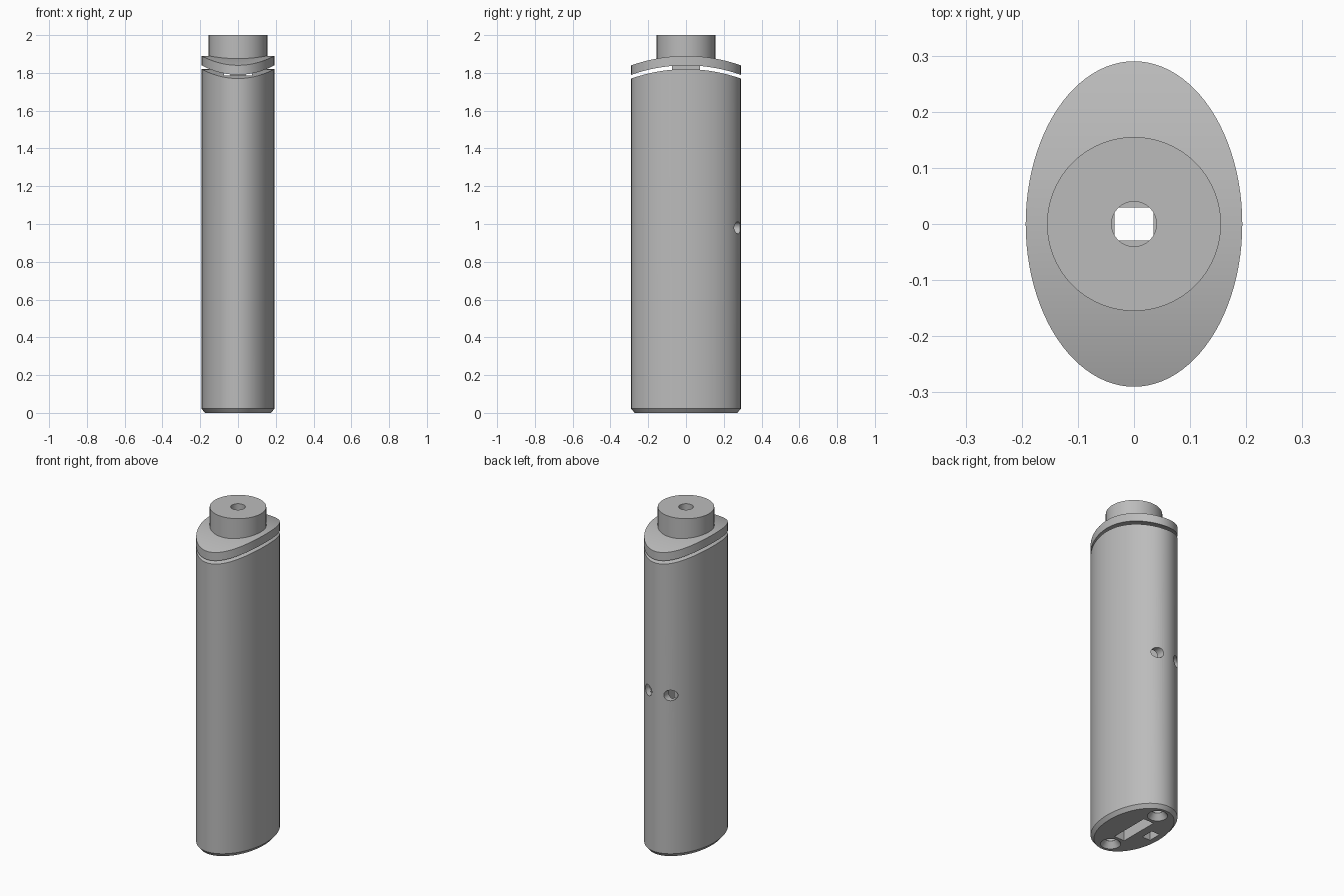
import bpy, bmesh, math

if "Cube" in bpy.data.objects:
    bpy.data.objects.remove(bpy.data.objects["Cube"])

RX, RY = 0.193, 0.29
N = 96

grey = bpy.data.materials.new("plain_grey")
grey.diffuse_color = (0.50, 0.50, 0.50, 1)
grey.use_nodes = True
grey.node_tree.nodes["Principled BSDF"].inputs["Base Color"].default_value = grey.diffuse_color


def finish(name, bm):
    bmesh.ops.recalc_face_normals(bm, faces=bm.faces)
    me = bpy.data.meshes.new(name)
    bm.to_mesh(me)
    bm.free()
    me.materials.append(grey)
    ob = bpy.data.objects.new(name, me)
    bpy.context.collection.objects.link(ob)
    return ob


def oval(name, levels):
    """Stacked ellipse rings; each level is (inset, height, sag at the y ends)."""
    bm = bmesh.new()
    rings = []
    for inset, z, sag in levels:
        ring = []
        for i in range(N):
            a = 2 * math.pi * i / N
            c = math.cos(a)
            ring.append(bm.verts.new(((RX - inset) * math.sin(a), (RY - inset) * c, z - sag * c * c)))
        rings.append(ring)
    for lo, hi in zip(rings, rings[1:]):
        for i in range(N):
            j = (i + 1) % N
            bm.faces.new((lo[i], lo[j], hi[j], hi[i]))
    # ends are strips across x, so they can arch along y
    for r in (rings[0], rings[-1]):
        for i in range(N // 2):
            vs = [r[i], r[i + 1], r[(N - i - 1) % N], r[(N - i) % N]]
            bm.faces.new(list(dict.fromkeys(vs)))
    return finish(name, bm)


def box(name, x, y, z):
    bm = bmesh.new()
    bmesh.ops.create_cube(bm, size=1)
    for v in bm.verts:
        v.co = [(r[0] + r[1]) / 2 + c * (r[1] - r[0]) for c, r in zip(v.co, (x, y, z))]
    return finish(name, bm)


def cone(name, x, y, z0, z1, r0, r1, n=48):
    bm = bmesh.new()
    bmesh.ops.create_cone(bm, cap_ends=True, segments=n, radius1=r0, radius2=r1, depth=z1 - z0)
    bmesh.ops.translate(bm, verts=bm.verts, vec=(x, y, (z0 + z1) / 2))
    return finish(name, bm)


def cut(ob, cutter):
    m = ob.modifiers.new("cut", 'BOOLEAN')
    m.operation = 'DIFFERENCE'
    m.solver = 'EXACT'
    m.object = cutter
    bpy.context.view_layer.objects.active = ob
    bpy.ops.object.modifier_apply(modifier=m.name)
    bpy.data.objects.remove(cutter, do_unlink=True)


# Oval body with chamfered foot and arched top
body = oval("body", [(0.018, 0, 0), (0, 0.022, 0), (0, 1.82, 0.05)])
cut(body, box("cavity", (-0.075, 0.075), (-0.235, 0.235), (0.12, 1.95)))
cut(body, box("long_slot", (-0.035, 0.035), (-0.125, 0.125), (-0.05, 0.2)))
cut(body, box("small_slot", (-0.14, -0.085), (-0.03, 0.05), (-0.05, 0.08)))
for s in (-1, 1):
    # countersunk screw holes under the foot
    cut(body, cone("countersink", 0, s * 0.2, -0.01, 0.035, 0.063, 0.03))
    cut(body, cone("screw_hole", 0, s * 0.2, -0.05, 0.11, 0.029, 0.029))
for x in (-0.08, 0.06):
    # round holes in the back
    drill = cone("drill", 0, 0, -0.08, 0.08, 0.032, 0.032)
    drill.rotation_euler = (math.pi / 2, 0, 0)
    drill.location = (x, 0.30, 0.98)
    bpy.context.view_layer.update()
    cut(body, drill)

# Arched cap plate
cap = oval("cap_plate", [(0, 1.84, 0.05), (0, 1.89, 0.05)])
cut(cap, cone("bore", 0, 0, 1.7, 2.1, 0.04, 0.04))

# Round neck with bore
neck = cone("neck", 0, 0, 1.85, 2.0, 0.155, 0.155, 96)
cut(neck, cone("bore", 0, 0, 1.7, 2.1, 0.04, 0.04))

# Hollow post joining the cap to the body
post = box("post", (-0.04, 0.04), (-0.075, 0.075), (1.6, 1.86))
cut(post, box("post_bore", (-0.035, 0.035), (-0.029, 0.029), (1.5, 2.0)))

for ob in (body, cap, neck):
    bpy.ops.object.select_all(action='DESELECT')
    ob.select_set(True)
    bpy.context.view_layer.objects.active = ob
    bpy.ops.object.shade_smooth_by_angle(angle=math.radians(25))
